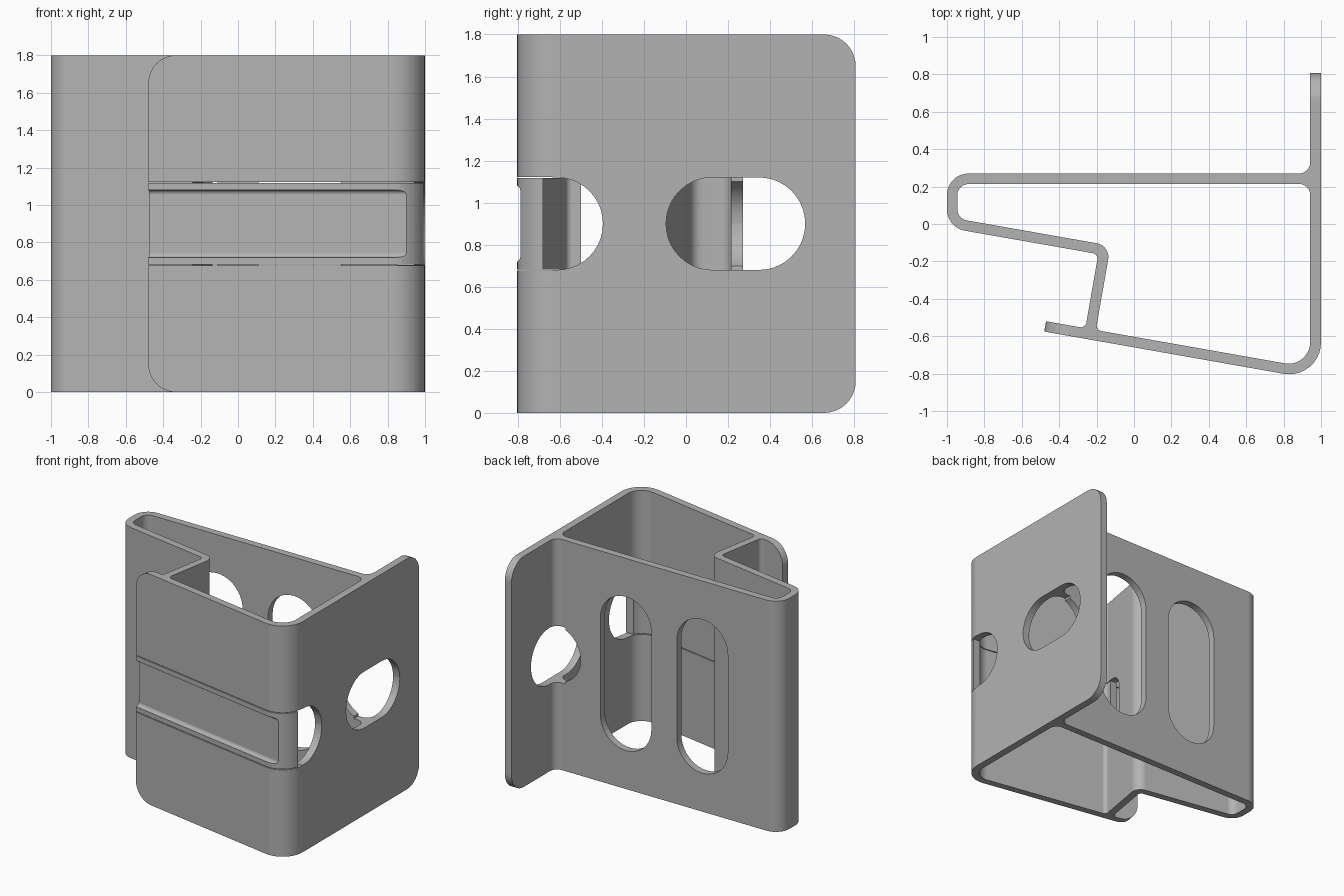
import bpy, bmesh, math
from mathutils import Vector, Matrix

old = bpy.data.objects.get("Cube")
if old:
    bpy.data.objects.remove(old, do_unlink=True)

X, Y, Z = Vector((1, 0, 0)), Vector((0, 1, 0)), Vector((0, 0, 1))
H, MID = 1.8, 0.9
A = math.radians(10)                                # tilt of the front plate
ALONG = Vector((math.cos(A), -math.sin(A), 0))      # along the front plate
OUT = Vector((-math.sin(A), -math.cos(A), 0))       # out of the front plate
TIP = Vector((-0.48, -0.575, 0))                    # free end of the front plate

metal = bpy.data.materials.new("grey metal")
metal.use_nodes = True
GREY = (0.45, 0.45, 0.45, 1)
metal.diffuse_color = GREY
metal.node_tree.nodes["Principled BSDF"].inputs["Base Color"].default_value = GREY


def rounded(points, steps=10):
    """Outline with an arc at each point that has a radius as third value."""
    result = []
    for i, point in enumerate(points):
        p = Vector(point[:2])
        if len(point) < 3:
            result.append(p)
            continue
        a = (Vector(points[i - 1][:2]) - p).normalized()
        b = (Vector(points[(i + 1) % len(points)][:2]) - p).normalized()
        half = a.angle(b) / 2
        r = point[2]
        centre = p + (a + b).normalized() * r / math.sin(half)
        start = p + a * r / math.tan(half) - centre
        sweep = math.pi - 2 * half
        if a.x * b.y - a.y * b.x > 0:
            sweep = -sweep
        for k in range(steps + 1):
            result.append(centre + Matrix.Rotation(sweep * k / steps, 2) @ start)
    clean = [p for i, p in enumerate(result) if (p - result[i - 1]).length > 1e-4]
    return clean


def prism(name, points, origin, u, v, low, high):
    """Solid with its outline in the u, v plane, extruded along u x v."""
    w = u.cross(v)
    bm = bmesh.new()
    base = [bm.verts.new(origin + u * p.x + v * p.y + w * low) for p in rounded(points)]
    face = bm.faces.new(base)
    top = bmesh.ops.extrude_face_region(bm, geom=[face])["geom"]
    bmesh.ops.translate(bm, vec=w * (high - low),
                        verts=[g for g in top if isinstance(g, bmesh.types.BMVert)])
    bmesh.ops.recalc_face_normals(bm, faces=bm.faces)
    mesh = bpy.data.meshes.new(name)
    bm.to_mesh(mesh)
    bm.free()
    obj = bpy.data.objects.new(name, mesh)
    mesh.materials.append(metal)
    bpy.context.collection.objects.link(obj)
    return obj


def rect(a0, a1, b0, b1, r):
    return [(a0, b0, r), (a1, b0, r), (a1, b1, r), (a0, b1, r)]


# Folded bracket body
O = Vector((0, 0, 0))
outer = [(1, 0.807), (0.942, 0.807), (0.942, 0.27, 0.06), (-1, 0.27, 0.115),
         (-1, -0.019, 0.115), (-0.191, -0.161, 0.03), (-0.26, -0.557, 0.03),
         (-0.47, -0.52), (-0.48, -0.575), (1, -0.836, 0.17)]
inner = [(0.942, 0.214, 0.06), (-0.944, 0.214, 0.06), (-0.944, 0.028, 0.06),
         (-0.125, -0.116, 0.075), (-0.204, -0.567, 0.03), (0.942, -0.769, 0.115)]
body = prism("bracket_body", outer, O, X, Y, 0, H)
cutters = [prism("chamber_cutter", inner, O, X, Y, -0.1, H + 0.1)]

# Vertical slots in the back wall
for x in (-0.33, 0.33):
    cutters.append(prism("back_slot_cutter", rect(x - 0.22, x + 0.22, 0.3, 1.5, 0.2199),
                         O, X, Z, -0.4, -0.1))

# Side plate slot, with its round relief in the back wall
cutters.append(prism("side_slot_cutter", rect(-0.095, 0.567, 0.68, 1.12, 0.2199),
                     O, Y, Z, 0.85, 1.1))
cutters.append(prism("relief_cutter", rect(0.72, 1.16, 0.68, 1.12, 0.2199),
                     O, X, Z, -0.36, -0.12))

# Round-ended opening beside the tongue, and the window in the web
cutters.append(prism("tongue_end_cutter",
                     [(-0.68, 0.68), (-0.395, 0.68, 0.2199), (-0.395, 1.12, 0.2199), (-0.68, 1.12)],
                     O, Y, Z, 0.8, 1.1))
cutters.append(prism("web_window_cutter",
                     [(-0.5, 0.68), (-0.38, 0.68, 0.1), (-0.38, 1.12, 0.1), (-0.5, 1.12)],
                     O, Y, Z, -0.4, 0.1))

# Thin slits that free the tongue
slit = [(-0.6, -0.9), (1.1, -0.9), (1.1, -0.65), (-0.1, -0.48), (-0.6, -0.48)]
for z in (0.68, 1.12):
    cutters.append(prism("slit_cutter", slit, O, X, Y, z - 0.003, z + 0.003))

# Shallow recess along the tongue
cutters.append(prism("recess_cutter",
                     [(-0.03, -0.18, 0.025), (0.2, -0.18), (0.2, 0.18), (-0.03, 0.18, 0.025)],
                     TIP + Z * MID, OUT, Z, -2, 2))

# Rounded free corners of both plates
R, E = 0.15, 0.1
corner = [(-R, E), (-R, 0), (0, 0, R), (0, -R), (E, -R), (E, E)]
for z, up in ((0, -Z), (H, Z)):
    cutters.append(prism("side_corner_cutter", corner, Vector((0.97, 0.807, z)), Y, up,
                         *((-0.1, 0.1))))
    cutters.append(prism("front_corner_cutter", corner, TIP + Z * z, -ALONG, up, -0.12, 0.12))

# Cut everything out of the body
bpy.ops.object.select_all(action='DESELECT')
bpy.context.view_layer.objects.active = body
body.select_set(True)
for cutter in cutters:
    cutter.hide_render = True
    mod = body.modifiers.new("cut", 'BOOLEAN')
    mod.operation, mod.solver, mod.object = 'DIFFERENCE', 'EXACT', cutter
    bpy.ops.object.modifier_apply(modifier=mod.name)
for cutter in cutters:
    bpy.data.objects.remove(cutter, do_unlink=True)

# Smooth bends with crisp cut edges
bpy.ops.object.shade_smooth_by_angle(angle=math.radians(30))
weighted = body.modifiers.new("even_shading", 'WEIGHTED_NORMAL')
weighted.keep_sharp = True
